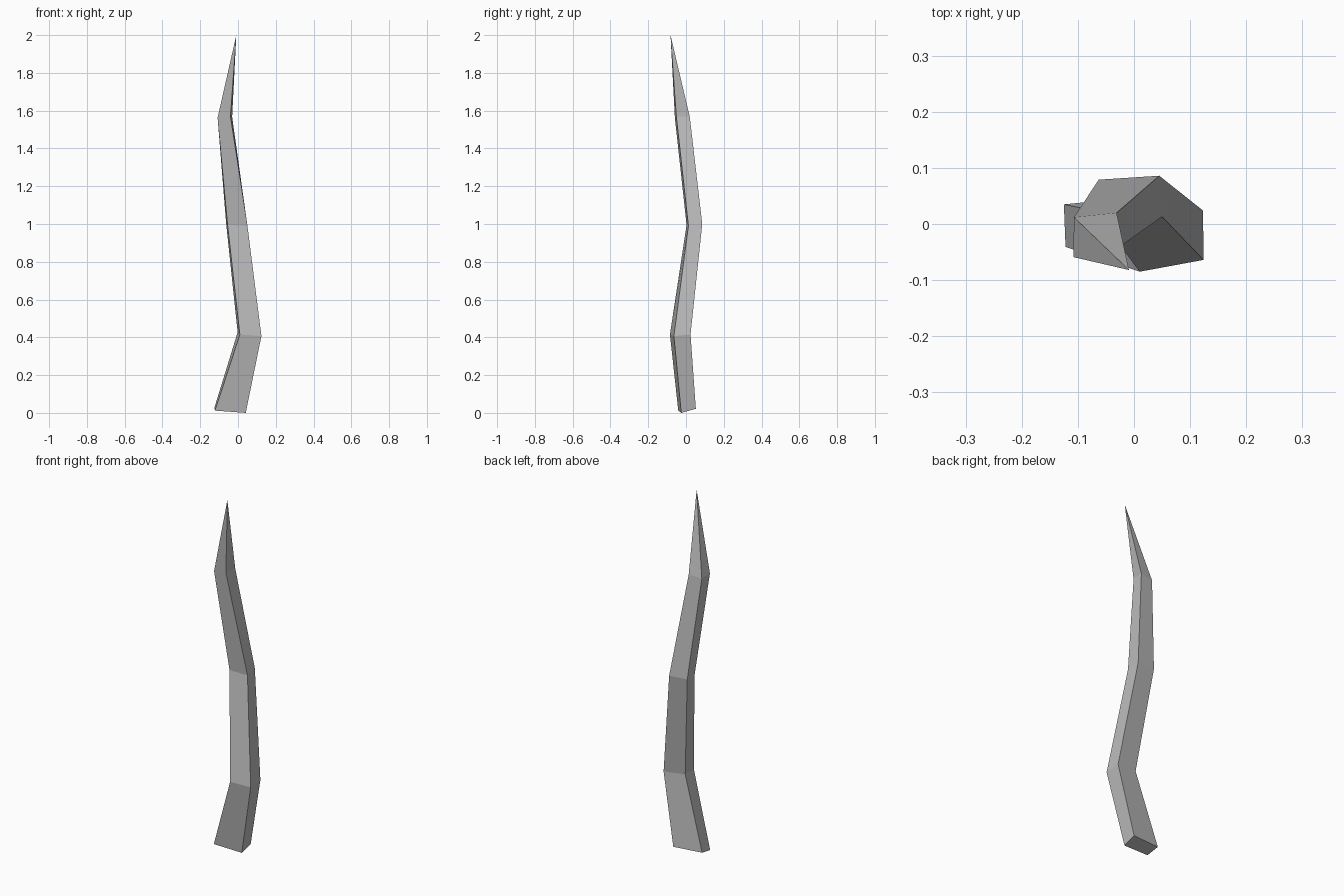
import bpy, bmesh

if "Cube" in bpy.data.objects:
    bpy.data.objects.remove(bpy.data.objects["Cube"])

# four-sided rings from base up: front-left, front-right, back-right, back-left
rings = [
    [(-.122, -.041, .012), (.041, -.025, 0), (.043, .052, .022), (-.125, .035, .027)],
    [(.010, -.085, .415), (.124, -.064, .407), (.123, .024, .415), (-.002, .010, .427)],
    [(-.055, .003, .995), (.050, .013, .99), (.045, .086, 1.0), (-.063, .079, 1.005)],
    [(-.108, -.059, 1.563), (-.040, -.051, 1.57), (-.031, .020, 1.567), (-.107, .012, 1.56)],
]
tip_point = (-.009, -.082, 2.0)

bm = bmesh.new()
loops = [[bm.verts.new(p) for p in ring] for ring in rings]

# bent shaft
for low, high in zip(loops, loops[1:]):
    for i in range(4):
        j = (i + 1) % 4
        bm.faces.new((low[i], low[j], high[j], high[i]))

# base cap and pointed tip
bm.faces.new(reversed(loops[0]))
tip = bm.verts.new(tip_point)
for i in range(4):
    bm.faces.new((loops[-1][i], loops[-1][(i + 1) % 4], tip))

bmesh.ops.recalc_face_normals(bm, faces=bm.faces)
mesh = bpy.data.meshes.new("bent_spike")
bm.to_mesh(mesh)
bm.free()

# darker grey surface
grey = bpy.data.materials.new("dark_grey")
grey.diffuse_color = (.5, .5, .5, 1)
grey.use_nodes = True
grey.node_tree.nodes["Principled BSDF"].inputs["Base Color"].default_value = grey.diffuse_color
mesh.materials.append(grey)
bpy.context.collection.objects.link(bpy.data.objects.new("bent_spike", mesh))
